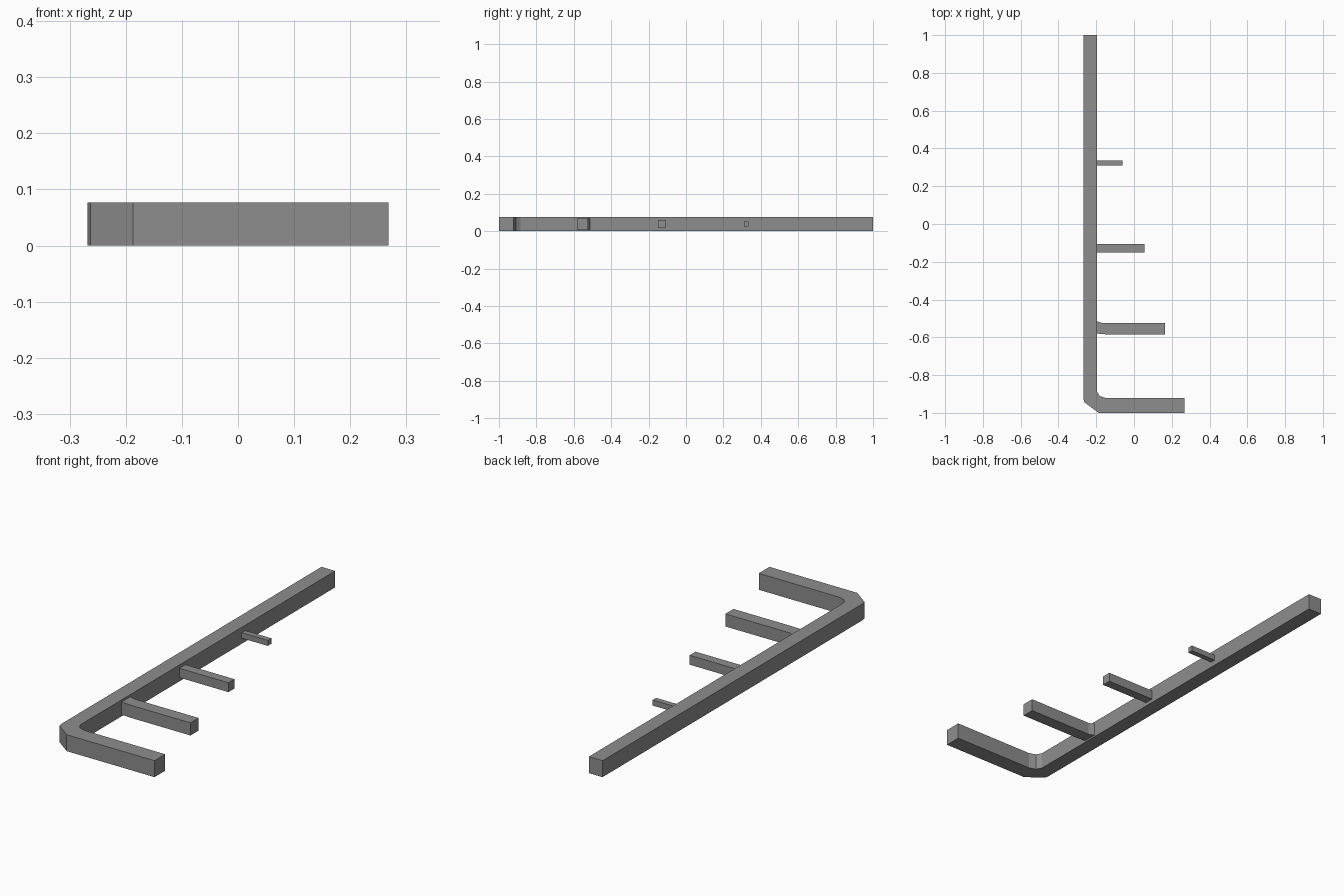
import bpy
import bmesh
import math

if "Cube" in bpy.data.objects:
    bpy.data.objects.remove(bpy.data.objects["Cube"])

# Dark grey used by every part
dark = bpy.data.materials.new("dark_grey")
dark.diffuse_color = (0.27, 0.27, 0.27, 1)
dark.use_nodes = True
dark.node_tree.nodes["Principled BSDF"].inputs["Base Color"].default_value = dark.diffuse_color


def extrude_outline(name, outline, z0, z1):
    """Flat outline in plan, extruded upwards from z0 to z1."""
    bm = bmesh.new()
    face = bm.faces.new([bm.verts.new((x, y, z0)) for x, y in outline])
    res = bmesh.ops.extrude_face_region(bm, geom=[face])
    verts = [v for v in res["geom"] if isinstance(v, bmesh.types.BMVert)]
    bmesh.ops.translate(bm, verts=verts, vec=(0, 0, z1 - z0))
    bmesh.ops.recalc_face_normals(bm, faces=bm.faces)
    mesh = bpy.data.meshes.new(name)
    bm.to_mesh(mesh)
    bm.free()
    mesh.materials.append(dark)
    obj = bpy.data.objects.new(name, mesh)
    bpy.context.collection.objects.link(obj)
    return obj


INNER = -0.197  # inner side of the long bar

# Long bar with its bent end
extrude_outline("main_bar", [
    (-0.268, 1.0), (-0.268, -0.925), (-0.263, -0.944), (-0.202, -0.989),
    (-0.187, -1.0), (0.268, -1.0), (0.268, -0.921), (-0.15, -0.921),
    (-0.182, -0.910), (INNER, -0.885), (INNER, 1.0)], 0.0, 0.077)

# Largest branch, slightly flared where it meets the bar
extrude_outline("large_branch", [
    (INNER - 0.01, -0.580), (INNER, -0.580), (-0.15, -0.584), (0.163, -0.584),
    (0.163, -0.524), (-0.17, -0.524), (INNER, -0.514), (INNER - 0.01, -0.514)],
    0.008, 0.067)

# Smaller square branches: tip x, centre y, half width
for name, tip, y, h in (("medium_branch", 0.056, -0.129, 0.022),
                        ("small_branch", -0.062, 0.322, 0.013)):
    extrude_outline(name, [(INNER - 0.01, y - h), (tip, y - h),
                           (tip, y + h), (INNER - 0.01, y + h)],
                    0.039 - h, 0.039 + h)
